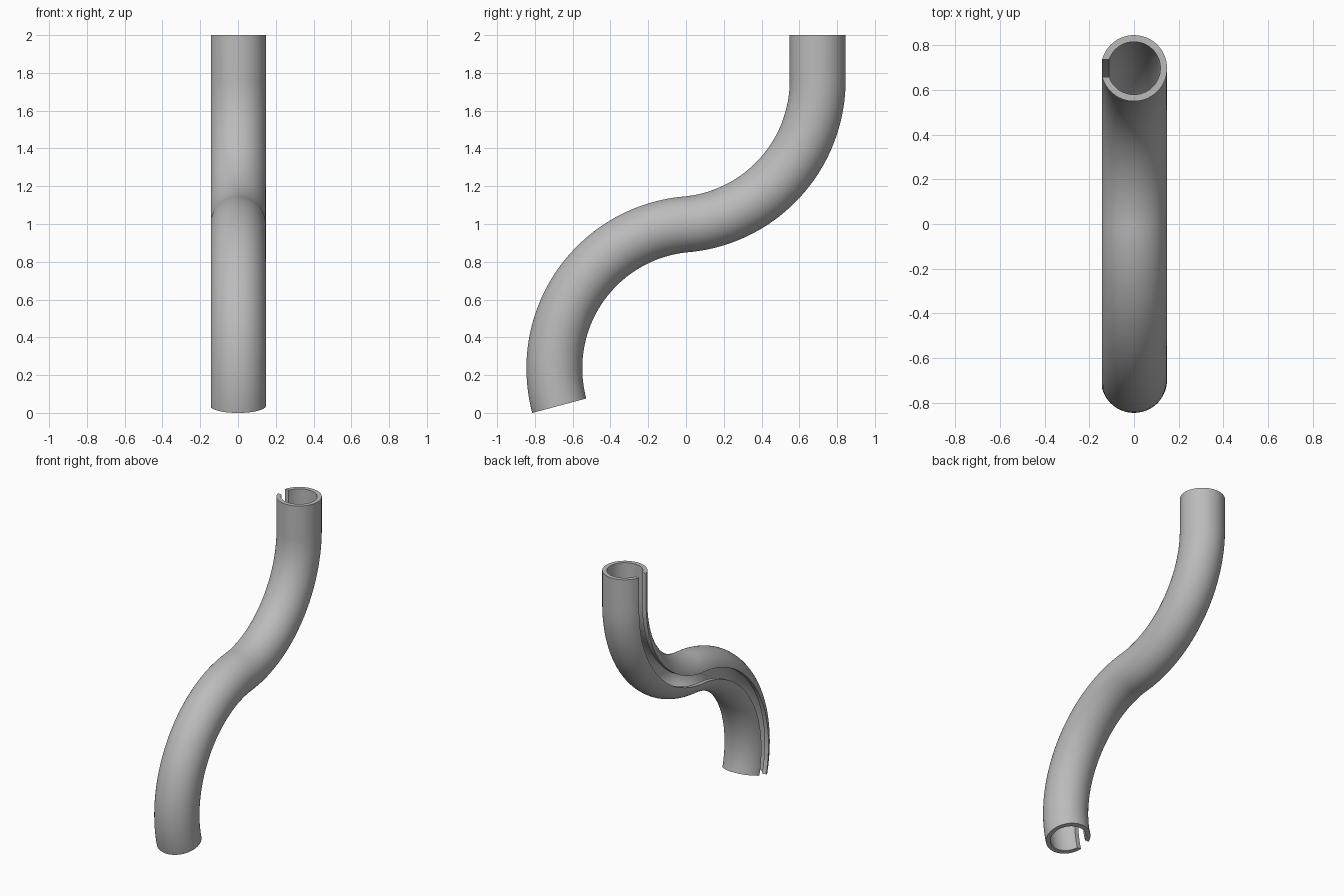
import bpy, bmesh
from math import sin, cos, asin, pi, radians

cube = bpy.data.objects.get("Cube")
if cube:
    bpy.data.objects.remove(cube, do_unlink=True)

OUTER, INNER, SLOT = 0.148, 0.118, 0.04   # radii and half slot width
BEND, REACH = 0.765, 0.697                # bend radius, offset of the ends
OFF = BEND - REACH
MID_Z, TOP_Z = 0.998, 2.0
TILT = asin(OFF / BEND)                   # slope where the two bends meet
RISE = BEND * cos(TILT)

grey = bpy.data.materials.new("pipe grey")
grey.use_nodes = True
colour = (0.5, 0.5, 0.5, 1)
grey.diffuse_color = colour
grey.node_tree.nodes["Principled BSDF"].inputs["Base Color"].default_value = colour


def arc(radius, steps=56):
    """Open ring section with a parallel-sided slot facing -x."""
    gap = asin(SLOT / radius)
    for i in range(steps + 1):
        a = -pi + gap + (2 * pi - 2 * gap) * i / steps
        yield radius * cos(a), radius * sin(a)


section = list(arc(OUTER)) + list(arc(INNER))[::-1]


def bend(cy, cz, start, end, side, steps=48):
    """Stations along a bend: centre point and outward direction."""
    for i in range(steps + 1):
        a = start + (end - start) * i / steps
        n = (cos(a), sin(a))
        yield (cy + BEND * n[0], cz + BEND * n[1]), (side * n[0], side * n[1])


# Lower bend, upper bend, then the straight top
path = list(bend(OFF, MID_Z - RISE, pi + radians(15), pi / 2 + TILT, -1))
path += list(bend(-OFF, MID_Z + RISE, -pi / 2 + TILT, 0, 1))[1:]
path.append(((REACH, TOP_Z), (1, 0)))

# Sweep the slotted section along the path
bm = bmesh.new()
rings = [[bm.verts.new((u, p[0] + v * n[0], p[1] + v * n[1])) for u, v in section]
         for p, n in path]
count = len(section)
for a, b in zip(rings, rings[1:]):
    for i in range(count):
        j = (i + 1) % count
        bm.faces.new((a[i], a[j], b[j], b[i]))
# End rims
for ring in (rings[0], rings[-1]):
    for i in range(count // 2 - 1):
        bm.faces.new((ring[i], ring[i + 1], ring[count - 2 - i], ring[count - 1 - i]))
bmesh.ops.recalc_face_normals(bm, faces=bm.faces)

mesh = bpy.data.meshes.new("slotted_pipe")
bm.to_mesh(mesh)
bm.free()
mesh.materials.append(grey)
pipe = bpy.data.objects.new("slotted_pipe", mesh)
bpy.context.collection.objects.link(pipe)

bpy.ops.object.select_all(action='DESELECT')
pipe.select_set(True)
bpy.context.view_layer.objects.active = pipe
bpy.ops.object.shade_smooth_by_angle(angle=radians(35))
